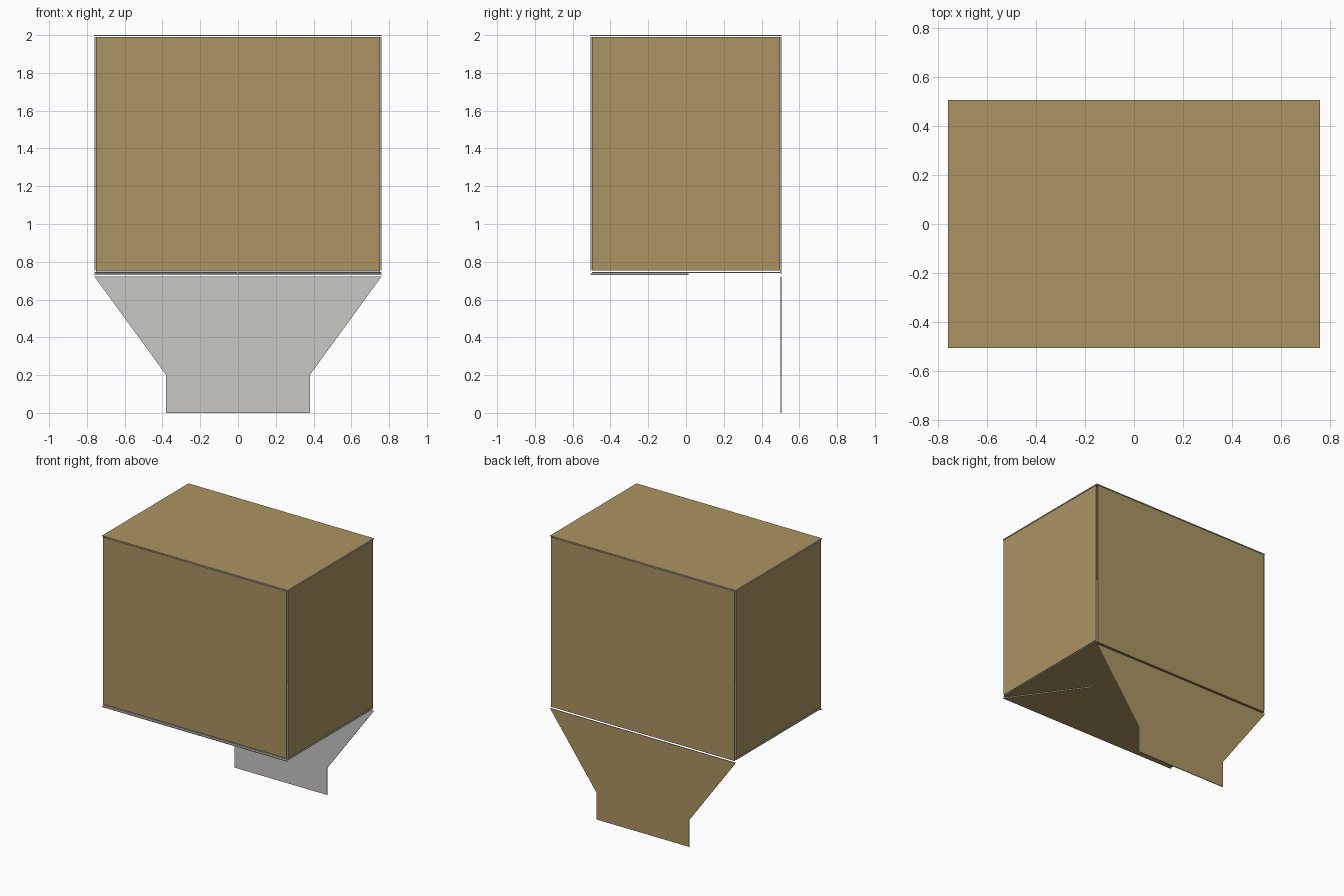
import bpy
import bmesh
from mathutils import Vector

if "Cube" in bpy.data.objects:
    bpy.data.objects.remove(bpy.data.objects["Cube"])


def material(name, rgb):
    m = bpy.data.materials.new(name)
    m.diffuse_color = (*rgb, 1)
    m.use_nodes = True
    m.node_tree.nodes["Principled BSDF"].inputs["Base Color"].default_value = m.diffuse_color
    return m


brown = material("kraft brown", (0.407, 0.296, 0.122))
grey = material("board grey", (0.578, 0.571, 0.546))
T = 0.006  # board thickness


def board(name, outline, normal):
    """Thin sheet: printed brown outside, grey inside and on cut edges."""
    n = Vector(normal)
    bm = bmesh.new()
    base = [bm.verts.new(p) for p in outline]
    inner = [bm.verts.new(Vector(p) - n * T) for p in outline]
    bm.faces.new(base)
    bm.faces.new(inner[::-1])
    for i in range(len(base)):
        j = (i + 1) % len(base)
        bm.faces.new((base[j], base[i], inner[i], inner[j]))
    bmesh.ops.recalc_face_normals(bm, faces=bm.faces)
    bm.normal_update()
    for f in bm.faces:
        f.material_index = 0 if f.normal.dot(n) > 0.9 else 1
    me = bpy.data.meshes.new(name)
    bm.to_mesh(me)
    bm.free()
    me.materials.append(brown)
    me.materials.append(grey)
    ob = bpy.data.objects.new(name, me)
    bpy.context.collection.objects.link(ob)
    return ob


X, Y, Z0, Z1 = 0.76, 0.506, 0.754, 1.99
px, py = X - 0.009, Y - 0.009  # panels stop short of the creased corners

# upright walls
for name, s in (("front_wall", -1), ("back_wall", 1)):
    low = Z0 if s < 0 else 0.735
    board(name, [(-px, s * Y, low), (px, s * Y, low),
                 (px, s * Y, Z1), (-px, s * Y, Z1)], (0, s, 0))
for name, s in (("left_wall", -1), ("right_wall", 1)):
    board(name, [(s * X, -py, Z0), (s * X, py, Z0),
                 (s * X, py, Z1), (s * X, -py, Z1)], (s, 0, 0))

# lid
board("lid", [(-X, -Y, 2), (X, -Y, 2), (X, Y, 2), (-X, Y, 2)], (0, 0, 1))

# side flaps folded under, meeting in the middle
for name, s in (("left_bottom_flap", -1), ("right_bottom_flap", 1)):
    board(name, [(s * X, -py, 0.741), (s * X, py, 0.741),
                 (s * 0.002, py, 0.741), (s * 0.002, -py, 0.741)], (0, 0, -1))

# front flap folded over the side flaps
board("front_bottom_flap", [(-X, -Y, 0.731), (X, -Y, 0.731),
                            (0.385, 0.014, 0.731), (-0.385, 0.014, 0.731)], (0, 0, -1))

# open back flap hanging down with its locking tongue
board("back_hanging_flap", [(-X, Y, 0.722), (X, Y, 0.722), (0.38, Y, 0.2), (0.38, Y, 0),
                            (-0.38, Y, 0), (-0.38, Y, 0.2)], (0, 1, 0))
